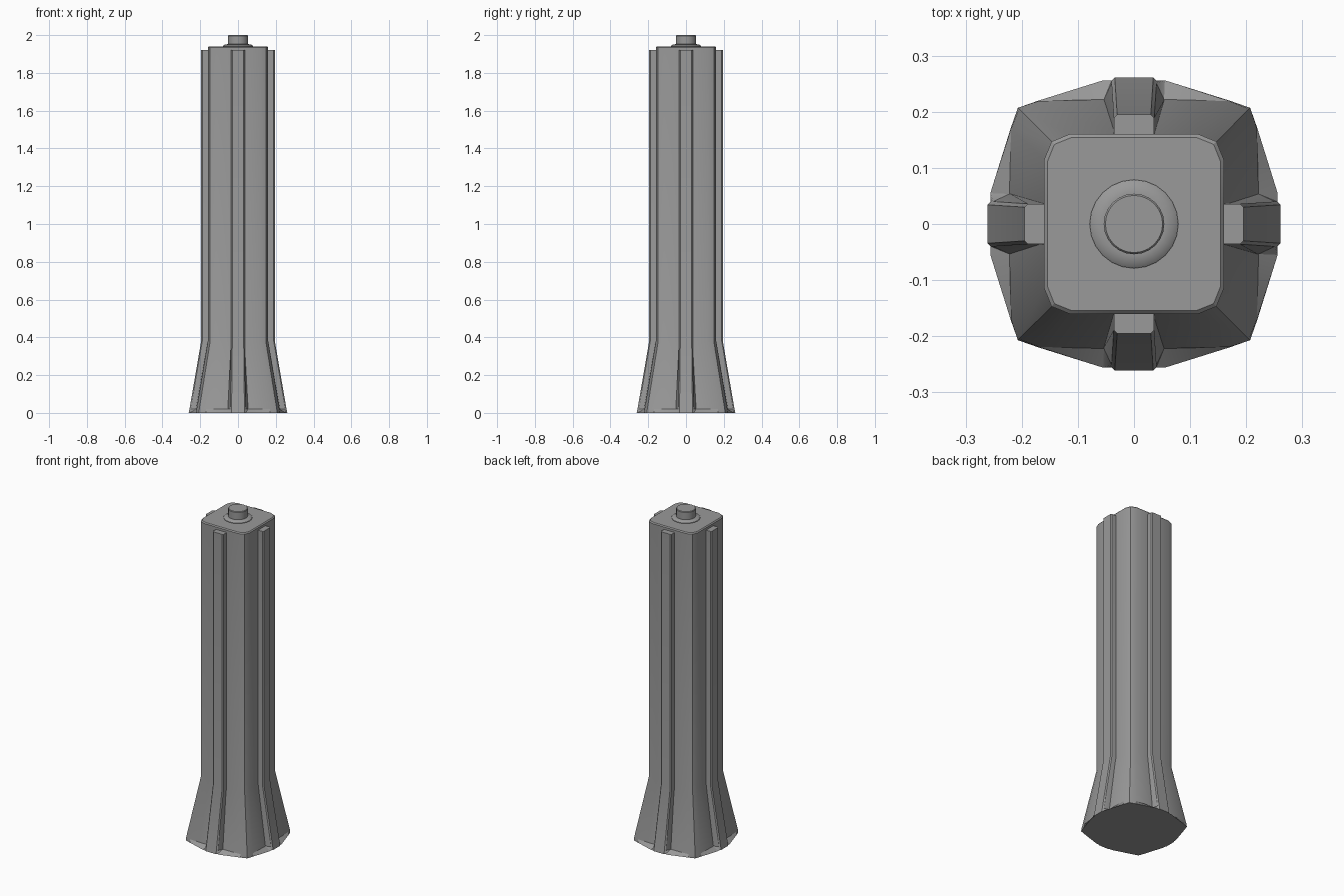
import bpy, bmesh, math
from mathutils import Matrix

default = bpy.data.objects.get("Cube")
if default:
    bpy.data.objects.remove(default, do_unlink=True)

grey = bpy.data.materials.new("plain grey")
grey.use_nodes = True
colour = (0.32, 0.32, 0.32, 1)
grey.diffuse_color = colour
grey.node_tree.nodes["Principled BSDF"].inputs["Base Color"].default_value = colour


def loft(name, sections, angle=30):
    """Skin a stack of matching closed sections [(z, points)] and cap both ends."""
    bm = bmesh.new()
    rings = [[bm.verts.new((x, y, z)) for x, y in pts] for z, pts in sections]
    n = len(rings[0])
    for low, high in zip(rings, rings[1:]):
        for i in range(n):
            j = (i + 1) % n
            bm.faces.new((low[i], low[j], high[j], high[i]))
    bm.faces.new(rings[0])
    bm.faces.new(rings[-1])
    bmesh.ops.recalc_face_normals(bm, faces=bm.faces)
    mesh = bpy.data.meshes.new(name)
    bm.to_mesh(mesh)
    bm.free()
    mesh.materials.append(grey)
    obj = bpy.data.objects.new(name, mesh)
    bpy.context.collection.objects.link(obj)
    bpy.ops.object.select_all(action='DESELECT')
    obj.select_set(True)
    bpy.context.view_layer.objects.active = obj
    bpy.ops.object.shade_smooth_by_angle(angle=math.radians(angle))
    return obj


def four_sided(mid, side, corner):
    """Repeat one side of a square section around all four sides."""
    half = [mid, side, (corner, corner)]
    one = half + [(y, x) for x, y in (side, mid)]
    points = []
    for k in range(4):
        for x, y in one:
            for _ in range(k):
                x, y = y, -x
            points.append((x, y))
    return points


def rib_section(foot, width, reach, soft=0.006):
    half = [(foot[0], 0.1), foot, (width, reach - soft), (width - soft, reach)]
    return half + [(-x, y) for x, y in reversed(half)]


def circle(radius, n=24):
    return [(radius * math.cos(math.tau * i / n), radius * math.sin(math.tau * i / n))
            for i in range(n)]


# Square shaft with softened corners and a flared skirt
shaft = four_sided((0.036, 0.16), (0.115, 0.16), 0.147)
loft("column_body", [
    (0, four_sided((0.055, 0.256), (0.17, 0.22), 0.207)),
    (0.02, four_sided((0.055, 0.222), (0.17, 0.219), 0.205)),
    (0.38, shaft),
    (1.934, shaft),
    (1.94, [(x * 0.965, y * 0.965) for x, y in shaft]),
])

# Raised rib on each of the four sides
straight = rib_section((0.036, 0.155), 0.036, 0.195)
for k, side in enumerate(("back", "left", "front", "right")):
    rib = loft(side + "_rib", [
        (0, rib_section((0.055, 0.256), 0.04, 0.261)),
        (0.02, rib_section((0.054, 0.221), 0.04, 0.257)),
        (0.38, straight),
        (1.92, straight),
    ])
    rib.data.transform(Matrix.Rotation(-k * math.pi / 2, 4, 'Z'))

# Collar and stud on the top
loft("top_collar", [(z, circle(r)) for z, r in
                    ((1.93, 0.079), (1.943, 0.079), (1.95, 0.07), (1.952, 0.056))], 50)
loft("top_stud", [(z, circle(r)) for z, r in
                  ((1.93, 0.054), (1.996, 0.054), (2.0, 0.051))])
